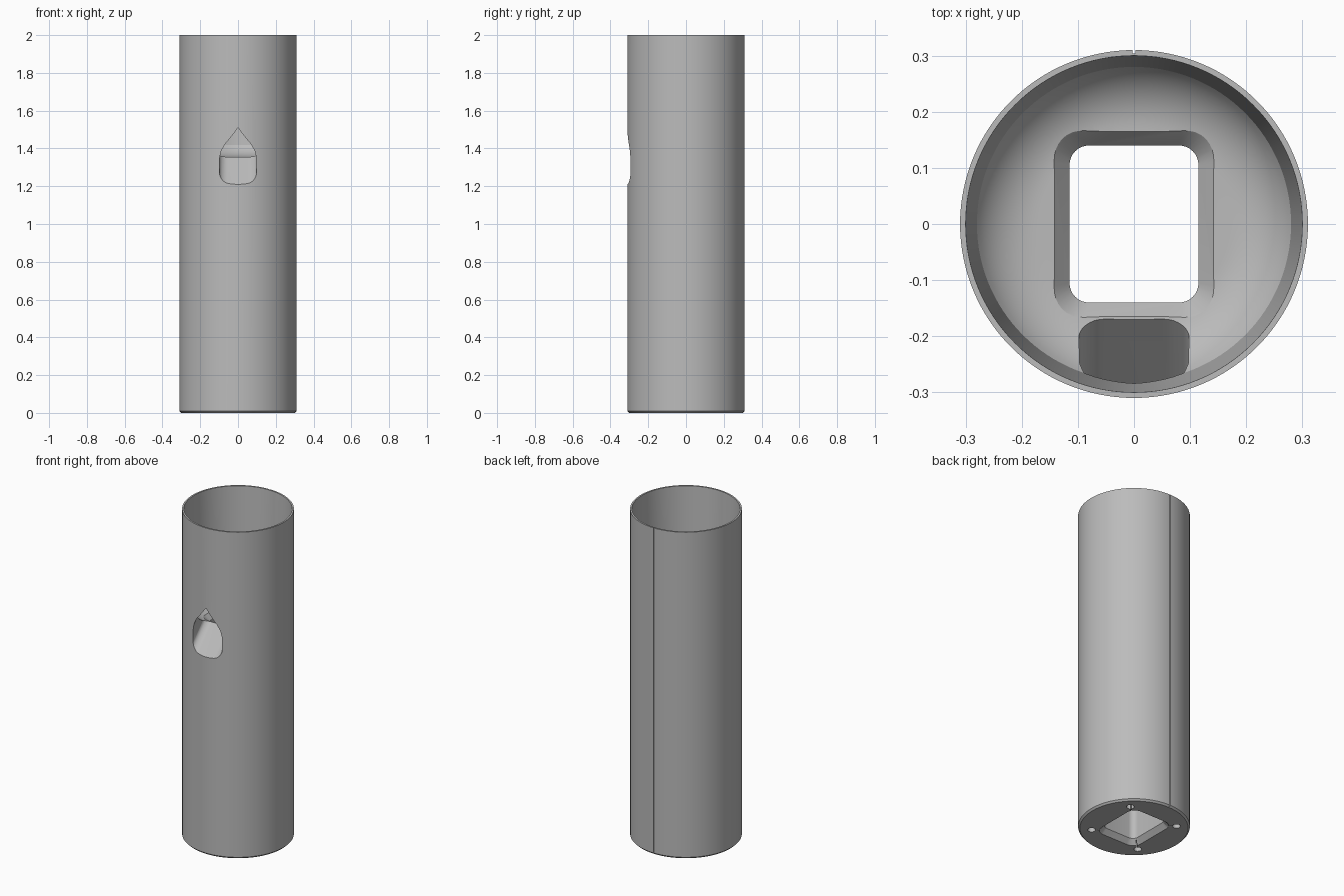
import bpy, bmesh
from math import sin, cos, pi, radians

if "Cube" in bpy.data.objects:
    bpy.data.objects.remove(bpy.data.objects["Cube"])

grey = bpy.data.materials.new("plain_grey")
grey.use_nodes = True
COLOUR = (0.5, 0.5, 0.5, 1)
grey.diffuse_color = COLOUR
grey.node_tree.nodes["Principled BSDF"].inputs["Base Color"].default_value = COLOUR


def finish(bm, name):
    bmesh.ops.recalc_face_normals(bm, faces=bm.faces)
    mesh = bpy.data.meshes.new(name)
    bm.to_mesh(mesh)
    bm.free()
    mesh.materials.append(grey)
    ob = bpy.data.objects.new(name, mesh)
    bpy.context.collection.objects.link(ob)
    return ob


def lathe(name, profile, steps=128):
    """Revolve an (r, z) profile around z; its ends lie on the axis."""
    bm = bmesh.new()
    verts = [bm.verts.new((r, 0, z)) for r, z in profile]
    edges = [bm.edges.new(pair) for pair in zip(verts, verts[1:])]
    bmesh.ops.spin(bm, geom=verts + edges, cent=(0, 0, 0), axis=(0, 0, 1),
                   angle=2 * pi, steps=steps)
    bmesh.ops.remove_doubles(bm, verts=bm.verts, dist=0.0001)
    return finish(bm, name)


def loft(name, sections):
    """Skin a row of matching cross-sections and cap both ends."""
    bm = bmesh.new()
    rings = [[bm.verts.new(p) for p in s] for s in sections]
    for a, b in zip(rings, rings[1:]):
        for i in range(len(a)):
            j = (i + 1) % len(a)
            bm.faces.new((a[i], a[j], b[j], b[i]))
    bm.faces.new(rings[0])
    bm.faces.new(rings[-1])
    return finish(bm, name)


def rounded_rect(hx, hy, r, z, n=8):
    corners = [(1, 1, 0), (-1, 1, 90), (-1, -1, 180), (1, -1, 270)]
    return [(sx * (hx - r) + r * cos(radians(a + 90 * i / n)),
             sy * (hy - r) + r * sin(radians(a + 90 * i / n)), z)
            for sx, sy, a in corners for i in range(n + 1)]


def bar(name, hx, hy, z0, z1, location=(0, 0, 0), turn=0):
    sections = [[(x, y, z) for x, y in ((hx, hy), (-hx, hy), (-hx, -hy), (hx, -hy))]
                for z in (z0, z1)]
    ob = loft(name, sections)
    ob.location = location
    ob.rotation_euler.z = turn
    return ob


def cut(body, cutter):
    cutter.hide_render = True
    mod = body.modifiers.new("cut", 'BOOLEAN')
    mod.operation, mod.solver, mod.object = 'DIFFERENCE', 'EXACT', cutter
    bpy.context.view_layer.objects.active = body
    bpy.ops.object.modifier_apply(modifier=mod.name)
    bpy.data.objects.remove(cutter)


# Tube body: chamfered foot, tapered cup and a dished floor
FLOOR, DISH = 1.355, 0.127
dish = [(0.17 + DISH * sin(radians(a)), FLOOR + DISH * (1 - cos(radians(a))))
        for a in range(0, 61, 5)]
body = lathe("tube_body", [(0, 0), (0.3, 0), (0.31, 0.01), (0.31, 2), (0.3, 2)]
             + dish[::-1] + [(0, FLOOR)])

# Square shaft through the base, chamfered at both mouths
mouth, shaft = (0.155, 0.18, 0.065), (0.115, 0.14, 0.035)
rim = (0.142, 0.165, 0.055)
cut(body, loft("shaft_cutter", [
    rounded_rect(*mouth, -0.015), rounded_rect(*rim, 0), rounded_rect(*shaft, 0.03),
    rounded_rect(*shaft, FLOOR - 0.03), rounded_rect(*rim, FLOOR),
    rounded_rect(*mouth, FLOOR + 0.015)]))

# Sloping teardrop spout from the dish out through the front wall
half = [(0.035, 1.461), (0.07, 1.413), (0.09, 1.37), (0.097, 1.335), (0.098, 1.25)]
half += [(0.053 + 0.045 * cos(a), 1.255 - 0.045 * sin(a))
         for a in (pi * i / 16 for i in range(1, 9))]
outline = [(0, 1.51)] + half + [(-x, z) for x, z in half[::-1]]
cut(body, loft("spout_cutter", [[(x, y, z + 1.035 * (y + 0.31)) for x, z in outline]
                                for y in (-0.37, -0.06)]))

# Screw holes in the foot, each with a fine slit towards the shaft
for sx in (1, -1):
    for sy in (1, -1):
        hole = [[(sx * 0.167 + 0.022 * cos(pi * i / 12),
                  sy * 0.167 + 0.022 * sin(pi * i / 12), z) for i in range(24)]
                for z in (-0.02, 0.1)]
        cut(body, loft("screw_cutter", hole))
        cut(body, bar("slit_cutter", 0.03, 0.0015, -0.02, 0.1,
                      (sx * 0.14, sy * 0.143, 0), sx * sy * pi / 4))

# Fine seam groove down the back
cut(body, bar("seam_cutter", 0.003, 0.006, -0.1, 2.1, (0, 0.31, 0)))

bpy.ops.object.select_all(action='DESELECT')
body.select_set(True)
bpy.context.view_layer.objects.active = body
bpy.ops.object.shade_smooth_by_angle(angle=radians(25))
